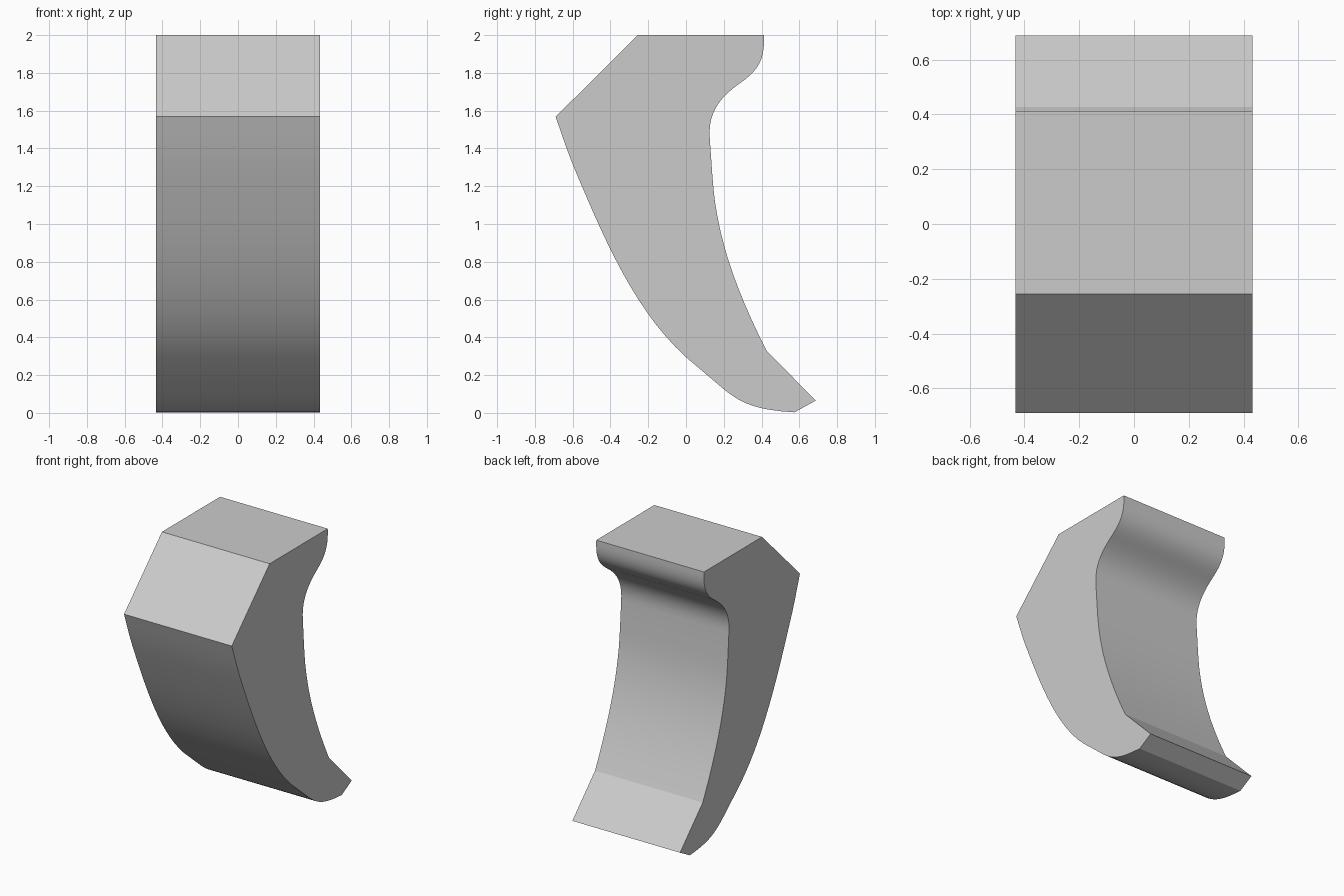
import bpy
import bmesh
import math
from mathutils import Vector
from mathutils.geometry import interpolate_bezier

HALF_WIDTH = 0.433

cube = bpy.data.objects.get("Cube")
if cube:
    bpy.data.objects.remove(cube, do_unlink=True)


def bezier(a, h1, h2, b, steps=10):
    """Points along a curve, without its last point."""
    a, h1, h2, b = (Vector((0, *p)) for p in (a, h1, h2, b))
    return interpolate_bezier(a, h1, h2, b, steps + 1)[:-1]


def line(a):
    return [Vector((0, *a))]


# Side profile in (y, z), clockwise from the top front corner
profile = (
    line((-0.255, 2.0))
    # rounded lip and hollow under the top
    + bezier((0.412, 2.0), (0.42, 1.87), (0.38, 1.81), (0.285, 1.745))
    + bezier((0.285, 1.745), (0.17, 1.665), (0.115, 1.58), (0.126, 1.45))
    # concave back
    + bezier((0.126, 1.45), (0.135, 1.33), (0.14, 1.22), (0.153, 1.12), 4)
    + bezier((0.153, 1.12), (0.19, 0.86), (0.28, 0.62), (0.426, 0.33))
    # toe
    + line((0.426, 0.33))
    + line((0.687, 0.065))
    # rounded underside
    + bezier((0.574, 0.003), (0.38, 0.015), (0.30, 0.045), (0.204, 0.122), 8)
    + line((0.204, 0.122))
    # bulging front
    + bezier((0.0, 0.295), (-0.27, 0.54), (-0.43, 0.91), (-0.60, 1.316), 14)
    + bezier((-0.60, 1.316), (-0.63, 1.39), (-0.66, 1.48), (-0.69, 1.568), 3)
    + line((-0.69, 1.568))
)

# Drop repeated joints
points = [p for i, p in enumerate(profile) if (p - profile[i - 1]).length > 1e-4]

# Curved bracket body, extruded across its width
bm = bmesh.new()
side = bm.faces.new([bm.verts.new(p - Vector((HALF_WIDTH, 0, 0))) for p in points])
out = bmesh.ops.extrude_face_region(bm, geom=[side])
moved = [v for v in out["geom"] if isinstance(v, bmesh.types.BMVert)]
bmesh.ops.translate(bm, verts=moved, vec=(2 * HALF_WIDTH, 0, 0))
if not any(len(f.verts) > 4 and f.calc_center_median().x < 0 for f in bm.faces):
    bm.faces.new([v for v in bm.verts if v.co.x < 0])
bmesh.ops.recalc_face_normals(bm, faces=bm.faces)

mesh = bpy.data.meshes.new("curved_bracket")
bm.to_mesh(mesh)
bm.free()
bracket = bpy.data.objects.new("curved_bracket", mesh)
bpy.context.collection.objects.link(bracket)

# Plain grey material
grey = bpy.data.materials.new("plain_grey")
grey.use_nodes = True
color = (0.6, 0.6, 0.6, 1.0)
grey.diffuse_color = color
grey.node_tree.nodes["Principled BSDF"].inputs["Base Color"].default_value = color
mesh.materials.append(grey)

# Smooth curves, crisp corners
bpy.ops.object.select_all(action="DESELECT")
bracket.select_set(True)
bpy.context.view_layer.objects.active = bracket
bpy.ops.object.shade_smooth_by_angle(angle=math.radians(16))
